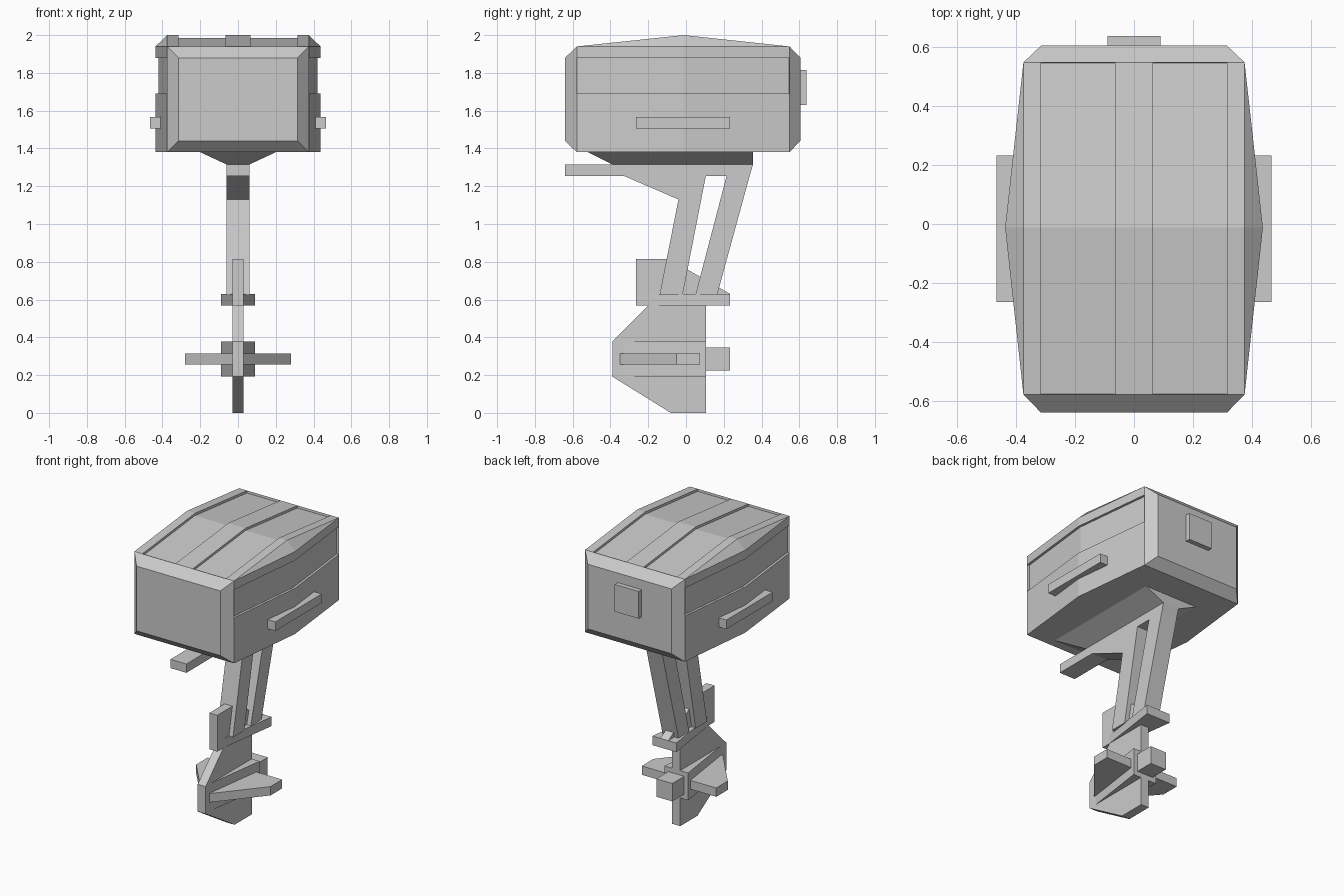
import bpy, bmesh

if "Cube" in bpy.data.objects:
    bpy.data.objects.remove(bpy.data.objects["Cube"])


def finish(name, bm):
    bmesh.ops.recalc_face_normals(bm, faces=bm.faces)
    me = bpy.data.meshes.new(name)
    bm.to_mesh(me)
    bm.free()
    ob = bpy.data.objects.new(name, me)
    bpy.context.collection.objects.link(ob)
    return ob


def loft(rings):
    """Join matching closed rings and cap both ends."""
    bm = bmesh.new()
    rows = [[bm.verts.new(p) for p in r] for r in rings]
    n = len(rows[0])
    for a, b in zip(rows, rows[1:]):
        for i in range(n):
            j = (i + 1) % n
            bm.faces.new((a[i], a[j], b[j], b[i]))
    bm.faces.new(rows[0])
    bm.faces.new(rows[-1])
    return bm


def side_plate(name, pts, half):
    """Side profile (y, z) given thickness along x."""
    return finish(name, loft([[(x, y, z) for y, z in pts] for x in (-half, half)]))


def flat_plate(name, pts, z0, z1):
    """Plan outline (x, y) given thickness along z."""
    return finish(name, loft([[(x, y, z) for x, y in pts] for z in (z0, z1)]))


def box(name, x0, x1, y0, y1, z0, z1):
    return flat_plate(name, [(x0, y0), (x1, y0), (x1, y1), (x0, y1)], z0, z1)


# Engine cowl: wide, crowned middle section with chamfered ends
def section(y, w, top):
    half = [(w, 1.38), (w, 1.69), (w, 1.88), (w, 1.94),
            (0.375, top), (0.315, top), (0.065, top)]
    return [(x, y, z) for x, z in half + [(-x, z) for x, z in reversed(half)]]


def end_ring(y):
    return [(max(-0.315, min(0.315, x)), y, max(1.44, min(1.88, z)))
            for x, _, z in section(y, 0.375, 1.94)]


bm = loft([end_ring(-0.64), section(-0.578, 0.375, 1.94), section(-0.012, 0.437, 2.0),
           section(0.548, 0.375, 1.94), end_ring(0.605)])
bmesh.ops.remove_doubles(bm, verts=bm.verts, dist=0.0005)
bmesh.ops.recalc_face_normals(bm, faces=bm.faces)
bm.normal_update()

# Recessed panels along the top and the sides
panels = []
for f in bm.faces:
    c = f.calc_center_median()
    if abs(c.y) < 0.5:
        on_side = abs(f.normal.x) > 0.9 and 1.69 < c.z < 1.88
        on_top = f.normal.z > 0.9 and 0.1 < abs(c.x) < 0.3
        if on_side or on_top:
            panels.append(f)
bmesh.ops.inset_region(bm, faces=panels, thickness=0.0, depth=-0.016)
finish("engine_cowl", bm)

# Side handles and rear latch panel
for side, s in (("right", 1), ("left", -1)):
    x0, x1 = sorted((0.405 * s, 0.467 * s))
    box("side_handle_" + side, x0, x1, -0.265, 0.233, 1.505, 1.567)
box("rear_latch_panel", -0.09, 0.09, 0.59, 0.637, 1.63, 1.815)

# Tapered pan under the cowl
finish("cowl_pan", loft([
    [(-a, y0, z), (a, y0, z), (a, 0.355, z), (-a, 0.355, z)]
    for a, y0, z in ((0.06, -0.39, 1.315), (0.20, -0.52, 1.38))]))

# Steering arm, and the two struts of the leg with a slot between them
side_plate("steering_arm", [(-0.64, 1.255), (-0.33, 1.255), (-0.04, 1.13), (-0.015, 1.255),
                            (0.337, 1.255), (0.355, 1.315), (-0.64, 1.315)], 0.06)
side_plate("front_strut", [(-0.14, 0.625), (-0.018, 0.625), (0.105, 1.255),
                           (-0.015, 1.255), (-0.04, 1.13)], 0.06)
side_plate("rear_strut", [(0.05, 0.625), (0.165, 0.625), (0.337, 1.255), (0.215, 1.255)], 0.06)

# Lower unit: upper fin, gearcase fin and widening wedges
side_plate("upper_fin", [(-0.265, 0.568), (0.233, 0.568), (0.233, 0.63),
                         (-0.09, 0.815), (-0.265, 0.815)], 0.03)
side_plate("gearcase_fin", [(-0.39, 0.192), (-0.08, 0.0), (0.105, 0.0),
                            (0.105, 0.568), (-0.2, 0.568), (-0.39, 0.378)], 0.03)
for name, y0, y1, z0, z1 in (("splash_plate", -0.2, 0.233, 0.568, 0.63),
                             ("gearcase", -0.33, 0.105, 0.192, 0.378)):
    flat_plate(name, [(-0.03, y0), (0.03, y0), (0.09, y1), (-0.09, y1)], z0, z1)

# Horizontal swept fins and propeller hub
for side, s in (("right", 1), ("left", -1)):
    flat_plate("swept_fin_" + side, [(0.02 * s, -0.35), (0.03 * s, -0.35), (0.28 * s, -0.05),
                                     (0.28 * s, 0.075), (0.02 * s, 0.075)], 0.255, 0.315)
box("propeller_hub", -0.06, 0.06, 0.09, 0.233, 0.225, 0.347)
